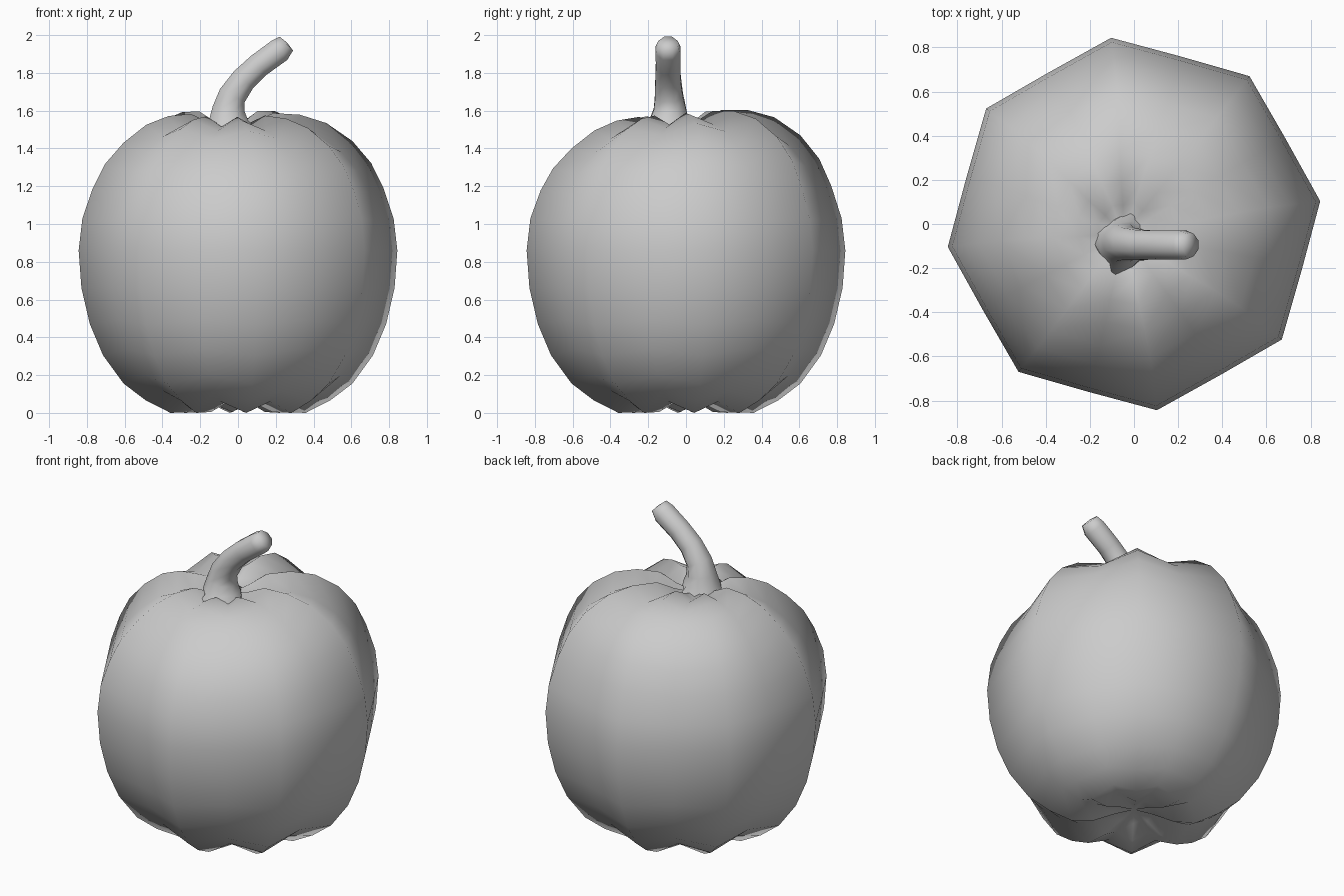
import bpy, bmesh, math
from mathutils import Vector

if "Cube" in bpy.data.objects:
    bpy.data.objects.remove(bpy.data.objects["Cube"])


def loft(name, rings, start=None, end=None, angle=180):
    """Skin closed rings of points, closing the ends with a fan to a point."""
    bm = bmesh.new()
    loops = [[bm.verts.new(p) for p in ring] for ring in rings]
    n = len(loops[0])
    for a, b in zip(loops, loops[1:]):
        for i in range(n):
            j = (i + 1) % n
            bm.faces.new((a[i], a[j], b[j], b[i]))
    for loop, tip in ((loops[0], start), (loops[-1], end)):
        if tip is not None:
            v = bm.verts.new(tip)
            for i in range(n):
                bm.faces.new((loop[i], loop[(i + 1) % n], v))
    bmesh.ops.recalc_face_normals(bm, faces=bm.faces)
    mesh = bpy.data.meshes.new(name)
    bm.to_mesh(mesh)
    bm.free()
    obj = bpy.data.objects.new(name, mesh)
    bpy.context.collection.objects.link(obj)
    bpy.context.view_layer.objects.active = obj
    obj.select_set(True)
    bpy.ops.object.shade_smooth_by_angle(angle=math.radians(angle))
    obj.select_set(False)
    return obj


# Pumpkin body: eight ridges, with valleys pushed inward between them
LOBES = 8
ridge = [(.11, .05), (.23, .005), (.36, 0), (.49, .065), (.61, .155), (.72, .305),
         (.79, .47), (.835, .66), (.85, .86), (.83, 1.03), (.775, 1.19),
         (.71, 1.32), (.61, 1.435), (.48, 1.53), (.35, 1.575), (.22, 1.585), (.12, 1.54)]


def place(r, z, a):
    # the crown leans slightly and its dimple sits off centre
    top = max(0, z - 1.1) / .5
    shift = top * max(0, 1 - r / .6)
    y = r * math.sin(a)
    return (r * math.cos(a) - .05 * shift, y - .05 * shift, z + .085 * y * top)


rings = []
for k, (r, z) in enumerate(ridge):
    p, q = ridge[max(k - 1, 0)], ridge[min(k + 1, len(ridge) - 1)]
    t = Vector((q[0] - p[0], q[1] - p[1])).normalized()
    depth = .062 * min(1, r / .25)
    ring = []
    for i in range(LOBES * 2):
        a = math.radians(7) + math.pi * i / LOBES
        d = depth if i % 2 else 0
        ring.append(place(max(r - t.y * d, .03), z + t.x * d, a))
    rings.append(ring)
loft("pumpkin_body", rings, (0, 0, .08), (-.05, -.05, 1.50))

# Stem: bent tube with a star-shaped flare at its root
SIDES = 8
path = [((-.05, -.09, 1.48), .16), ((-.05, -.09, 1.55), .112), ((-.05, -.085, 1.61), .092),
        ((-.03, -.09, 1.68), .080), ((.03, -.095, 1.765), .073), ((.11, -.095, 1.84), .070),
        ((.22, -.095, 1.92), .071), ((.256, -.095, 1.955), .055)]
rings = []
for k, (c, r) in enumerate(path):
    a, b = Vector(path[max(k - 1, 0)][0]), Vector(path[min(k + 1, len(path) - 1)][0])
    t = (b - a).normalized()
    v = Vector((0, 1, 0))
    u = v.cross(t).normalized()
    ring = []
    for i in range(SIDES):
        ang = 2 * math.pi * i / SIDES + math.pi / 8
        rad = r * ((1.15 if i % 2 else .75) if k == 0 else 1)
        ring.append(Vector(c) + rad * (u * math.cos(ang) + v * math.sin(ang)))
    rings.append(ring)
loft("stem", rings, None, (.26, -.095, 1.96))
